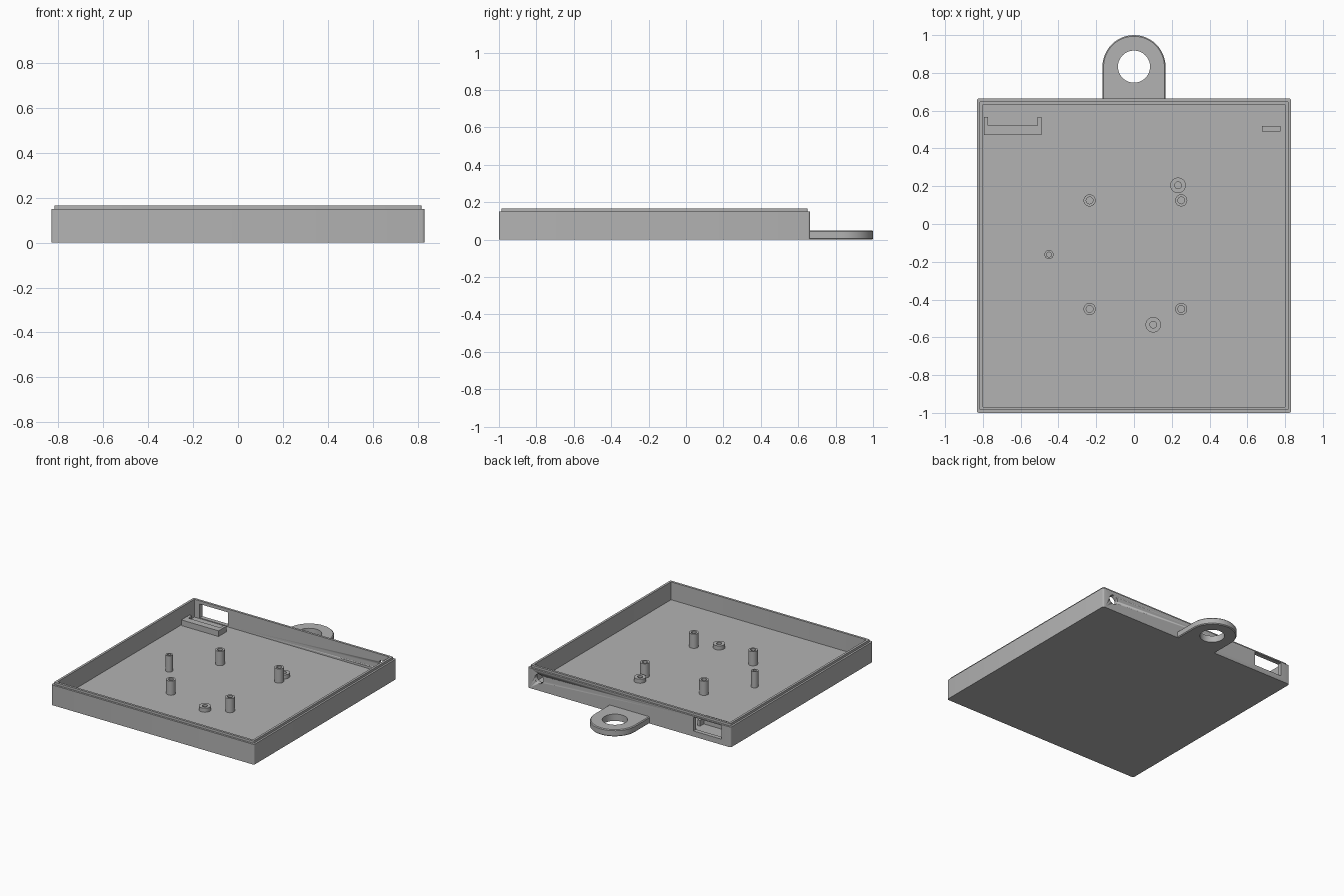
import bpy, bmesh, math

if "Cube" in bpy.data.objects:
    bpy.data.objects.remove(bpy.data.objects["Cube"], do_unlink=True)

grey = bpy.data.materials.new("plain grey")
grey.use_nodes = True
colour = (0.45, 0.45, 0.45, 1)
grey.diffuse_color = colour
grey.node_tree.nodes["Principled BSDF"].inputs["Base Color"].default_value = colour

FLOOR = 0.035
BACK, FRONT, SIDE = 0.664, -1.0, 0.832


def finish(name, bm, smooth=True):
    bmesh.ops.recalc_face_normals(bm, faces=bm.faces)
    mesh = bpy.data.meshes.new(name)
    bm.to_mesh(mesh)
    bm.free()
    mesh.materials.append(grey)
    obj = bpy.data.objects.new(name, mesh)
    bpy.context.collection.objects.link(obj)
    if smooth:
        bpy.ops.object.select_all(action='DESELECT')
        obj.select_set(True)
        bpy.context.view_layer.objects.active = obj
        bpy.ops.object.shade_smooth_by_angle(angle=math.radians(30))
    return obj


def skin(bm, loops):
    """Join equal-length rings of points into a surface; returns the rings."""
    rings = [[bm.verts.new(p) for p in loop] for loop in loops]
    for a, b in zip(rings, rings[1:]):
        for i in range(len(a)):
            j = (i + 1) % len(a)
            bm.faces.new((a[i], a[j], b[j], b[i]))
    return rings


def rounded_rect(inset, z, r):
    hx, hy, cy = SIDE - inset, (BACK - FRONT) / 2 - inset, (BACK + FRONT) / 2
    points = []
    for k, (sx, sy) in enumerate(((1, 1), (-1, 1), (-1, -1), (1, -1))):
        for step in range(5):
            a = math.pi / 2 * (k + step / 4)
            points.append((sx * (hx - r) + r * math.cos(a),
                           cy + sy * (hy - r) + r * math.sin(a), z))
    return points


def circle(x, y, r, z, n=32):
    return [(x + r * math.cos(math.tau * i / n), y + r * math.sin(math.tau * i / n), z)
            for i in range(n)]


def box(name, x0, x1, y0, y1, z0, z1):
    bm = bmesh.new()
    rect = [(x0, y0), (x1, y0), (x1, y1), (x0, y1)]
    rings = skin(bm, [[(x, y, z) for x, y in rect] for z in (z0, z1)])
    for ring in rings:
        bm.faces.new(ring)
    return finish(name, bm, False)


def post(name, x, y, r, bore, top):
    """Hollow standoff, open at the top."""
    bm = bmesh.new()
    rings = skin(bm, [circle(x, y, r, FLOOR - 0.01), circle(x, y, r, top),
                      circle(x, y, bore, top), circle(x, y, bore, FLOOR + 0.002)])
    bm.faces.new(rings[0])
    bm.faces.new(rings[-1])
    return finish(name, bm)


# Tray: floor, walls and stepped lip
bm = bmesh.new()
rings = skin(bm, [rounded_rect(0, 0, 0.012), rounded_rect(0, 0.15, 0.012),
                  rounded_rect(0.014, 0.15, 0.008), rounded_rect(0.014, 0.167, 0.008),
                  rounded_rect(0.031, 0.167, 0.003), rounded_rect(0.031, FLOOR, 0.003)])
bm.faces.new(rings[0])
bm.faces.new(rings[-1])
tray = finish("tray", bm)

# Openings through the back wall: a rectangular port and a round hole
port = box("port_cutter", -0.757, -0.526, BACK - 0.06, BACK + 0.05, 0.041, 0.143)
bm = bmesh.new()
rings = skin(bm, [[(x, y, z) for x, z, _ in circle(0.74, 0.088, 0.035, 0)]
                  for y in (BACK - 0.06, BACK + 0.05)])
for ring in rings:
    bm.faces.new(ring)
hole = finish("hole_cutter", bm)
for cutter in (port, hole):
    mod = tray.modifiers.new(cutter.name, 'BOOLEAN')
    mod.object = cutter
    mod.solver = 'EXACT'
    cutter.hide_render = True
    cutter.hide_set(True)
    cutter.display_type = 'WIRE'

# Hanging tab with a round eye; outline and eye share the same point count
N, CY, R, T, B = 48, 0.833, 0.167, 0.05, 0.006


def tab_outline(r, z):
    points = []
    for x, y, _ in circle(0, 0, 1, 0, N):
        if y >= -1e-6:
            points.append((r * x, CY + r * y, z))
        else:
            s = max(abs(x), abs(y))
            points.append((r * x / s, CY + (BACK - 0.01 - CY) * -y / s, z))
    return points


bm = bmesh.new()
skin(bm, [circle(0, CY, 0.085, 0, N), tab_outline(R - B, 0), tab_outline(R, B),
          tab_outline(R, T - B), tab_outline(R - B, T), circle(0, CY, 0.085, T, N),
          circle(0, CY, 0.085, 0, N)])
bmesh.ops.remove_doubles(bm, verts=bm.verts, dist=1e-5)
finish("hanging_tab", bm)

# Board standoffs, the slim post and the low spacers
for i, (x, y) in enumerate((x, y) for x in (-0.235, 0.25) for y in (0.125, -0.45)):
    post(f"board_standoff_{i + 1}", x, y, 0.032, 0.018, 0.14)
post("slim_post", -0.45, -0.162, 0.024, 0.013, 0.155)
post("back_spacer", 0.233, 0.205, 0.041, 0.018, 0.065)
post("front_spacer", 0.102, -0.533, 0.041, 0.018, 0.065)

# Bracket behind the port, and the small support block by the round hole
LOW = FLOOR - 0.01
box("bracket_bar", -0.795, -0.49, 0.472, 0.522, LOW, 0.077)
box("bracket_right_arm", -0.795, -0.773, 0.515, 0.567, LOW, 0.077)
box("bracket_left_arm", -0.512, -0.49, 0.515, 0.567, LOW, 0.077)
box("support_block", 0.678, 0.775, 0.49, 0.52, LOW, 0.05)
